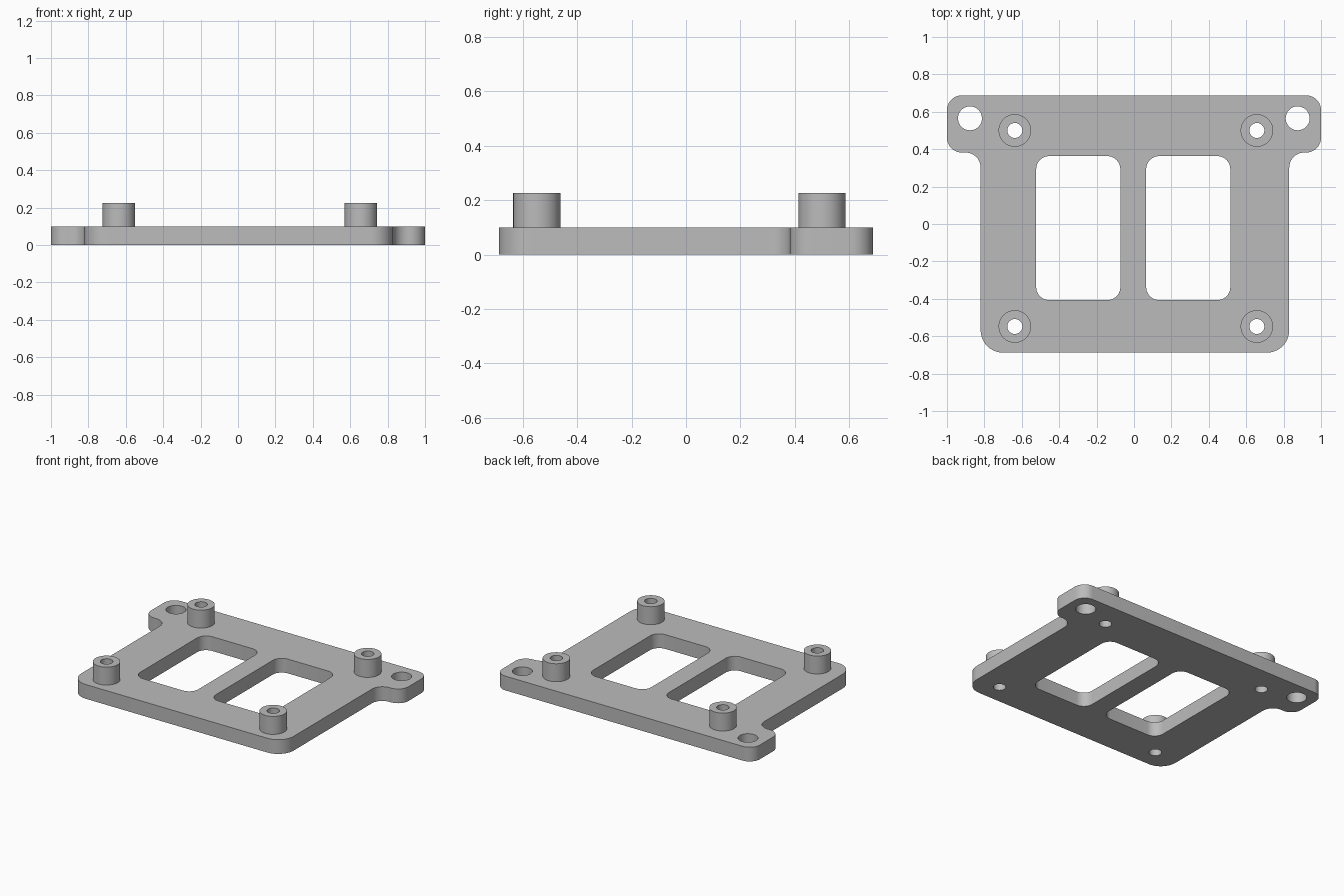
import bpy
import bmesh
from math import cos, sin, pi, tan
from mathutils import Vector

cube = bpy.data.objects.get("Cube")
if cube:
    bpy.data.objects.remove(cube, do_unlink=True)

grey = bpy.data.materials.new("plain grey")
grey.use_nodes = True
colour = (0.5, 0.5, 0.5, 1)
grey.diffuse_color = colour
grey.node_tree.nodes["Principled BSDF"].inputs["Base Color"].default_value = colour


def circle(x, y, radius, steps=48):
    return [(x + radius * cos(2 * pi * i / steps), y + radius * sin(2 * pi * i / steps))
            for i in range(steps)]


def rounded(corners, steps=10):
    """Round every (x, y, radius) corner, convex or concave."""
    loop = []
    for i, (x, y, radius) in enumerate(corners):
        p = Vector((x, y))
        a = (Vector(corners[i - 1][:2]) - p).normalized()
        b = (Vector(corners[(i + 1) % len(corners)][:2]) - p).normalized()
        reach = radius / tan(a.angle(b) / 2)
        centre = p + (a + b).normalized() * (radius ** 2 + reach ** 2) ** 0.5
        start, end = p + a * reach - centre, p + b * reach - centre
        sweep = start.angle(end)
        for k in range(steps + 1):
            t = k / steps
            arc = (start * sin((1 - t) * sweep) + end * sin(t * sweep)) / sin(sweep)
            loop.append(tuple(centre + arc))
    return loop


def rectangle(x0, x1, y0, y1, radius):
    return rounded([(x0, y0, radius), (x1, y0, radius), (x1, y1, radius), (x0, y1, radius)])


def extruded(name, loops, bottom, top):
    """Fill the first loop, leave the others as holes, and raise it."""
    bm = bmesh.new()
    edges = []
    for loop in loops:
        verts = [bm.verts.new((x, y, bottom)) for x, y in loop]
        edges += [bm.edges.new((verts[i - 1], verts[i])) for i in range(len(verts))]
    bmesh.ops.triangle_fill(bm, edges=edges, use_beauty=True, normal=(0, 0, 1))
    result = bmesh.ops.extrude_face_region(bm, geom=bm.faces[:], use_keep_orig=True)
    raised = [v for v in result["geom"] if isinstance(v, bmesh.types.BMVert)]
    bmesh.ops.translate(bm, verts=raised, vec=(0, 0, top - bottom))
    bmesh.ops.recalc_face_normals(bm, faces=bm.faces[:])
    mesh = bpy.data.meshes.new(name)
    bm.to_mesh(mesh)
    bm.free()
    mesh.materials.append(grey)
    obj = bpy.data.objects.new(name, mesh)
    bpy.context.collection.objects.link(obj)
    bpy.ops.object.select_all(action="DESELECT")
    obj.select_set(True)
    bpy.context.view_layer.objects.active = obj
    bpy.ops.object.shade_smooth_by_angle(angle=pi / 6)
    return obj


thickness, post_top = 0.1, 0.226
back, ear_y = 0.688, 0.382
posts = {"front_right_post": (-0.637, -0.548), "front_left_post": (0.657, -0.548),
         "back_right_post": (-0.637, 0.5), "back_left_post": (0.657, 0.5)}

# Base plate with two mounting ears, two windows and drilled holes
outline = rounded([
    (-0.82, -back, 0.12), (0.83, -back, 0.12),
    (0.83, ear_y, 0.08), (1, ear_y, 0.08), (1, back, 0.08),
    (-1, back, 0.08), (-1, ear_y, 0.08), (-0.82, ear_y, 0.08)])
holes = [rectangle(-0.523, -0.073, -0.407, 0.363, 0.07),
         rectangle(0.065, 0.515, -0.407, 0.363, 0.07),
         circle(-0.877, 0.565, 0.064), circle(0.875, 0.565, 0.064)]
holes += [circle(x, y, 0.04) for x, y in posts.values()]
extruded("base_plate", [outline] + holes, 0, thickness)

# Hollow standoff posts
for name, (x, y) in posts.items():
    extruded(name, [circle(x, y, 0.087), circle(x, y, 0.04)], thickness, post_top)
